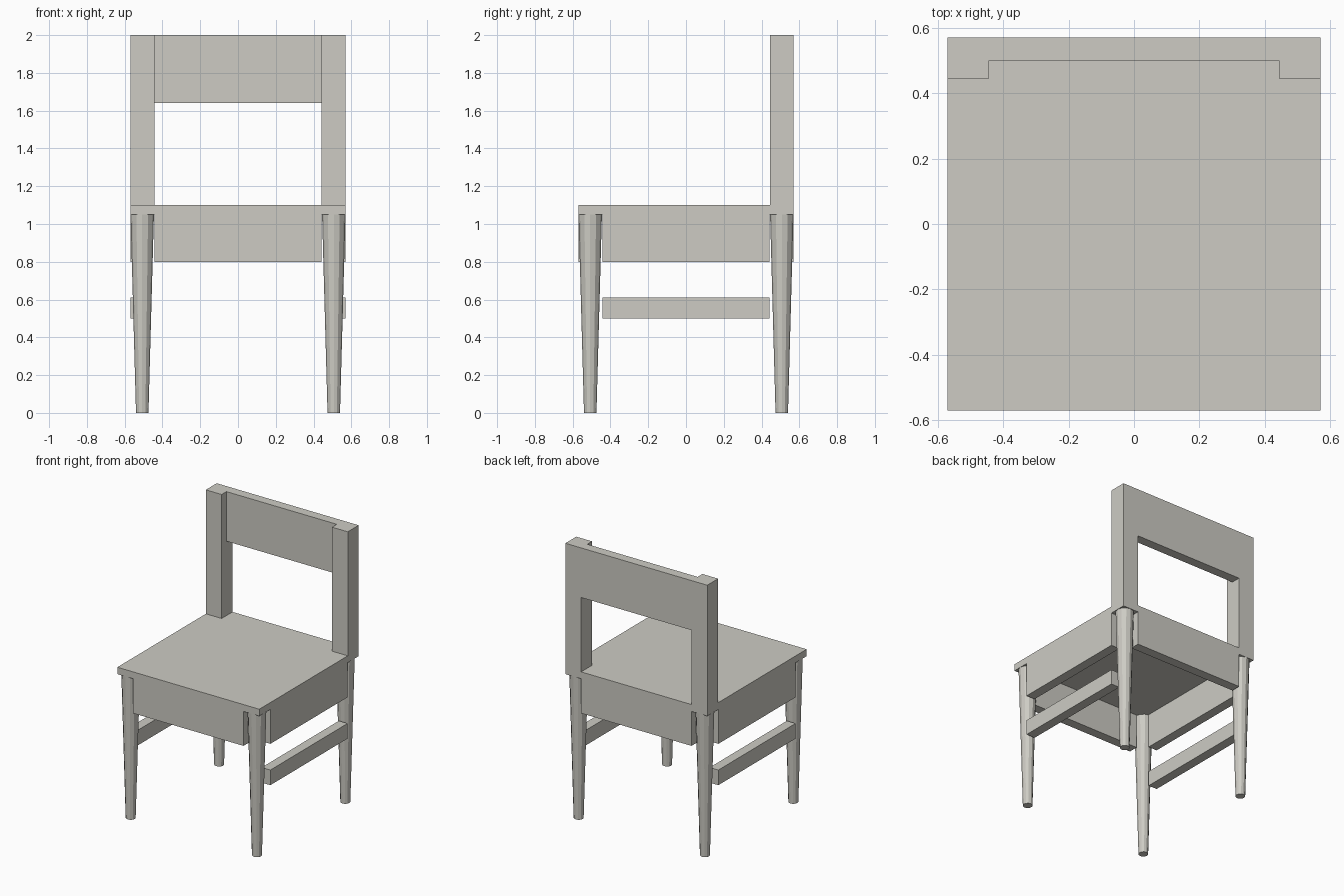
import bpy

if "Cube" in bpy.data.objects:
    bpy.data.objects.remove(bpy.data.objects["Cube"])

# One pale warm grey for the whole chair
paint = bpy.data.materials.new("pale warm grey")
paint.diffuse_color = (0.61, 0.60, 0.55, 1)
paint.use_nodes = True
paint.node_tree.nodes["Principled BSDF"].inputs["Base Color"].default_value = paint.diffuse_color

OUT = 0.57     # outer edge of the seat
POST = 0.443   # inner edge of posts, and ends of rails
INNER = 0.50   # inner face of rails and back panel


def box(name, x, y, z):
    """Axis-aligned box from (min, max) ranges."""
    bpy.ops.mesh.primitive_cube_add(
        size=1, location=[(r[0] + r[1]) / 2 for r in (x, y, z)])
    o = bpy.context.object
    o.name = name
    o.scale = [r[1] - r[0] for r in (x, y, z)]
    bpy.ops.object.transform_apply(location=False, rotation=False, scale=True)
    o.data.materials.append(paint)
    return o


def span(s, a, b):
    """Range a..b mirrored to side s."""
    return tuple(sorted((s * a, s * b)))


# Seat board
box("seat", (-OUT, OUT), (-OUT, OUT), (1.05, 1.10))

# Aprons under the seat: front and back
for s, name in ((-1, "front_apron"), (1, "back_apron")):
    box(name, (-POST, POST), span(s, INNER, OUT), (0.80, 1.05))

for s, side in ((-1, "left"), (1, "right")):
    # Side apron, low stretcher and back post
    box(side + "_apron", span(s, INNER, OUT), (-POST, POST), (0.80, 1.05))
    box(side + "_stretcher", span(s, INNER, OUT), (-POST, POST), (0.50, 0.61))
    box(side + "_back_post", span(s, POST, OUT), (0.445, OUT), (1.10, 2.0))
    # Tapered round legs
    for t, end in ((-1, "front"), (1, "back")):
        bpy.ops.mesh.primitive_cone_add(
            vertices=12, radius1=0.033, radius2=0.062, depth=1.05,
            location=(s * 0.507, t * 0.507, 0.525))
        leg = bpy.context.object
        leg.name = f"{end}_{side}_leg"
        leg.data.materials.append(paint)

# Back panel between the posts
box("back_panel", (-POST, POST), (INNER, OUT), (1.64, 2.0))
